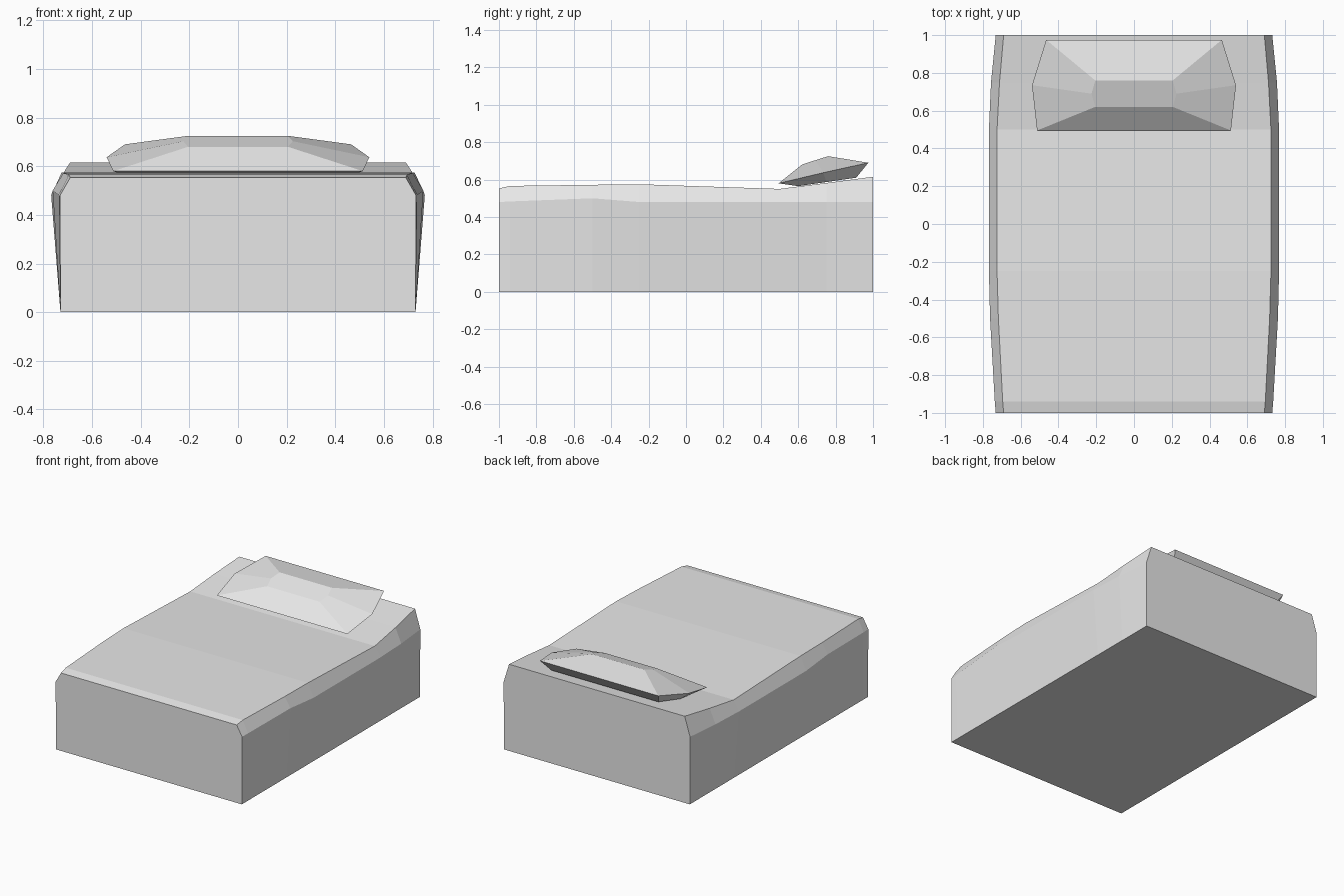
import bpy
import bmesh

cube = bpy.data.objects.get("Cube")
if cube:
    bpy.data.objects.remove(cube, do_unlink=True)


def make_material(name, color):
    mat = bpy.data.materials.new(name)
    mat.use_nodes = True
    mat.diffuse_color = color
    mat.node_tree.nodes["Principled BSDF"].inputs["Base Color"].default_value = color
    return mat


def loft(name, rings, mat):
    """Skin closed rings of points in order and cap both ends."""
    bm = bmesh.new()
    loops = [[bm.verts.new(p) for p in ring] for ring in rings]
    for a, b in zip(loops, loops[1:]):
        for i in range(len(a)):
            j = (i + 1) % len(a)
            bm.faces.new((a[i], a[j], b[j], b[i]))
    bm.faces.new(loops[0])
    bm.faces.new(loops[-1])
    bmesh.ops.recalc_face_normals(bm, faces=bm.faces)
    mesh = bpy.data.meshes.new(name)
    bm.to_mesh(mesh)
    bm.free()
    mesh.materials.append(mat)
    obj = bpy.data.objects.new(name, mesh)
    bpy.context.collection.objects.link(obj)
    return obj


def mirrored(half):
    """Complete a ring from its +x half."""
    return half + [(-x, y, z) for x, y, z in reversed(half)]


grey = make_material("plain_grey", (0.8, 0.8, 0.8, 1))

# Mattress: cross-sections along y, as y, shoulder x and z, top x and z
BASE_X = 0.73
stations = [
    (-1.0, 0.732, 0.48, 0.69, 0.553),
    (-0.94, 0.737, 0.483, 0.695, 0.566),
    (-0.5, 0.762, 0.5, 0.718, 0.572),
    (-0.25, 0.768, 0.48, 0.725, 0.575),
    (0.5, 0.768, 0.48, 0.725, 0.55),
    (0.75, 0.757, 0.48, 0.712, 0.582),
    (1.0, 0.732, 0.48, 0.69, 0.615),
]
loft("mattress", [mirrored([(BASE_X, y, 0), (sx, y, sz), (tx, y, tz)])
                  for y, sx, sz, tx, tz in stations], grey)

# Pillow: underside, wide rim and raised crown
underside = [(0.47, 0.6, 0.565), (0.48, 0.75, 0.587), (0.42, 0.91, 0.61)]
rim = [(0.513, 0.495, 0.58), (0.54, 0.735, 0.637), (0.465, 0.975, 0.69)]
crown = [(0.205, 0.62, 0.68), (0.225, 0.69, 0.703), (0.205, 0.76, 0.725)]
loft("pillow", [mirrored(r) for r in (underside, rim, crown)], grey)
